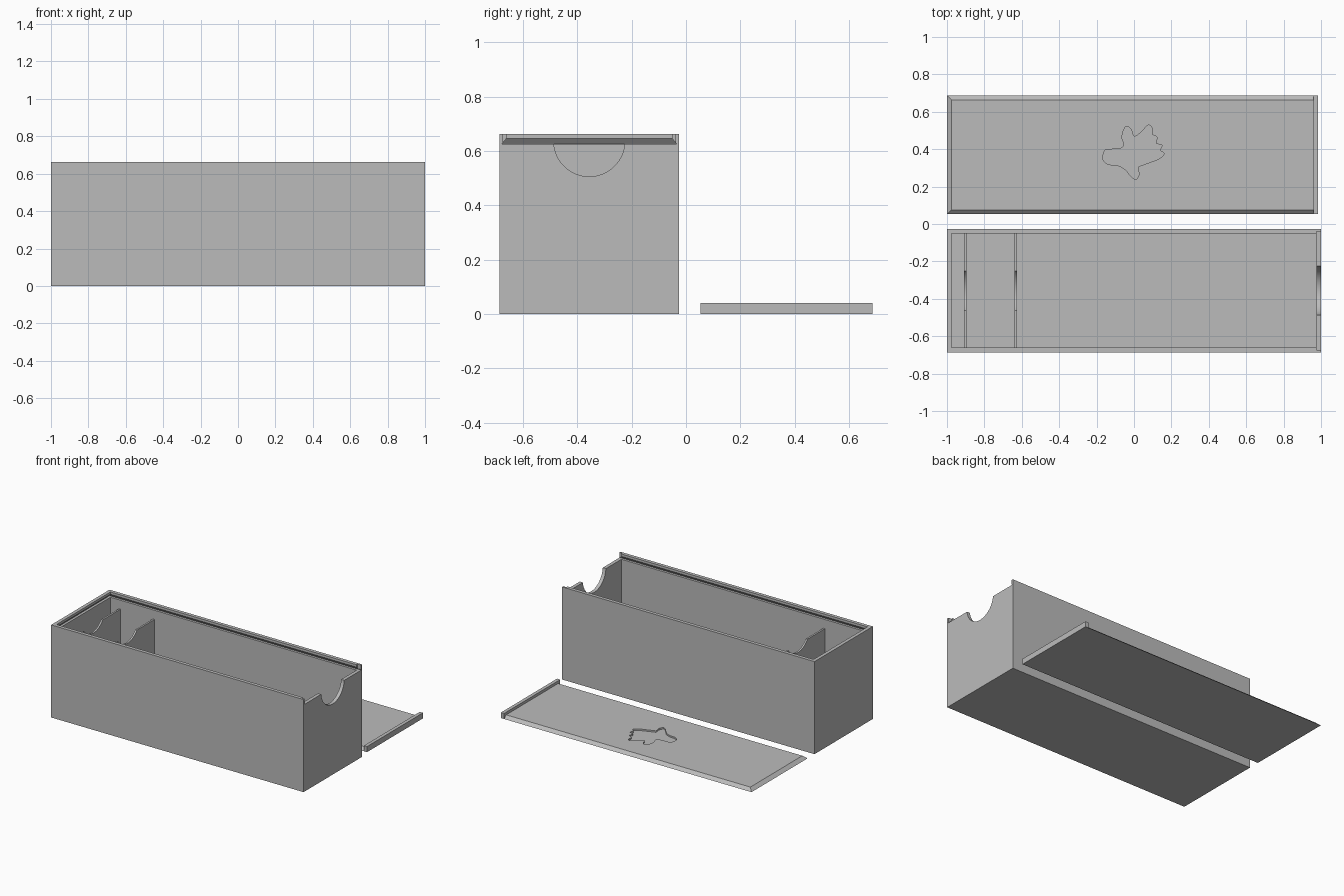
import bpy, bmesh, math
from mathutils import Vector, Matrix

default = bpy.data.objects.get("Cube")
if default:
    bpy.data.objects.remove(default, do_unlink=True)

grey = bpy.data.materials.new("plain grey")
grey.use_nodes = True
grey.diffuse_color = (0.5, 0.5, 0.5, 1)
grey.node_tree.nodes["Principled BSDF"].inputs["Base Color"].default_value = grey.diffuse_color


def finish(name, bm):
    bmesh.ops.recalc_face_normals(bm, faces=bm.faces)
    mesh = bpy.data.meshes.new(name)
    bm.to_mesh(mesh)
    bm.free()
    mesh.materials.append(grey)
    obj = bpy.data.objects.new(name, mesh)
    bpy.context.collection.objects.link(obj)
    return obj


def prism(name, lower, upper, z_low, z_high):
    """Solid between two matching outlines."""
    bm = bmesh.new()
    low = [bm.verts.new((x, y, z_low)) for x, y in lower]
    high = [bm.verts.new((x, y, z_high)) for x, y in upper]
    bm.faces.new(low)
    bm.faces.new(high)
    for i in range(len(low)):
        j = (i + 1) % len(low)
        bm.faces.new((low[i], low[j], high[j], high[i]))
    return finish(name, bm)


def rect(x0, x1, mid, half):
    return [(x0, mid - half), (x1, mid - half), (x1, mid + half), (x0, mid + half)]


def block(name, x0, x1, mid, half, z0, z1):
    outline = rect(x0, x1, mid, half)
    return prism(name, outline, outline, z0, z1)


def boolean(obj, tool, operation="DIFFERENCE"):
    mod = obj.modifiers.new("boolean", "BOOLEAN")
    mod.operation, mod.solver, mod.object = operation, "EXACT", tool
    bpy.context.view_layer.objects.active = obj
    bpy.ops.object.modifier_apply(modifier=mod.name)
    bpy.data.objects.remove(tool, do_unlink=True)


def finger_cutter():
    """Long cylinder shared by the end wall and the dividers."""
    bm = bmesh.new()
    turn = Matrix.Translation((0.1, BOX_Y, 0.637)) @ Matrix.Rotation(math.pi / 2, 4, "Y")
    bmesh.ops.create_cone(bm, cap_ends=True, segments=96, radius1=0.131,
                          radius2=0.131, depth=2.1, matrix=turn)
    return finish("finger_cutter", bm)


def smooth_loop(points, steps):
    """Closed curve passing through all the points."""
    out, n = [], len(points)
    for i in range(n):
        a, b, c, d = (Vector(points[(i + k) % n]) for k in (-1, 0, 1, 2))
        for s in range(steps):
            t = s / steps
            p = b + (c - a) * t / 2 + (a - b * 2.5 + c * 2 - d / 2) * t ** 2
            out.append(p + (b * 1.5 - a / 2 - c * 1.5 + d / 2) * t ** 3)
    return out


BOX_Y, LID_Y = -0.356, 0.37
WALL, HEIGHT, LEDGE = 0.025, 0.663, 0.625
INNER = 1 - WALL
INNER_HALF = 0.305

# Box body with cavity
box = block("box_body", -1, 1, BOX_Y, 0.33, 0, HEIGHT)
boolean(box, block("cavity", -INNER, INNER, BOX_Y, INNER_HALF, WALL, 0.8))

# Dovetail groove for the sliding lid, open at one end
boolean(box, prism("groove", rect(-0.993, 1.1, BOX_Y, 0.322),
                   rect(-INNER, 1.1, BOX_Y, INNER_HALF), LEDGE, 0.646))
# Recess for the lid's end lip
boolean(box, block("lip_recess", INNER, 1.1, BOX_Y, 0.317, LEDGE, 0.8))
# Finger notch in the end wall
boolean(box, finger_cutter())

# Two notched dividers
parts = [box]
for label, x in (("rear", -0.903), ("front", -0.632)):
    divider = block(label + "_divider", x - 0.0065, x + 0.0065, BOX_Y,
                    INNER_HALF, WALL, 0.56)
    boolean(divider, finger_cutter())
    parts.append(divider)

# Sliding lid with bevelled edges and a raised lip
lid = prism("sliding_lid", rect(-1, 0.97, LID_Y, 0.317),
            rect(-0.975, 0.97, LID_Y, 0.294), 0, 0.021)
boolean(lid, block("lid_lip", 0.96, 0.985, LID_Y, 0.317, 0, 0.04), "UNION")

# Shallow engraved outline in the lid
outline = [(-7, 36), (-3, 33), (0, 26), (6, 29), (14, 37), (18, 34), (18, 28),
           (23, 25), (22, 19), (28, 17), (26, 12), (30, 9), (26, 4), (16, 0),
           (8, -3), (4, -5), (5, -12), (2, -17), (-3, -14), (-9, -7),
           (-17, -3), (-26, -2), (-31, 3), (-29, 12), (-22, 13), (-13, 14),
           (-10, 18), (-12, 25), (-10, 33)]
shape = smooth_loop([(x * 0.00535, 0.33 + y * 0.00535) for x, y in outline], 5)
boolean(lid, prism("engraving", shape, shape, 0.01, 0.1))
parts.append(lid)

# Smooth the round notches while keeping hard edges
bpy.ops.object.select_all(action="DESELECT")
for part in parts:
    part.select_set(True)
bpy.context.view_layer.objects.active = box
bpy.ops.object.shade_smooth_by_angle(angle=math.radians(25))
